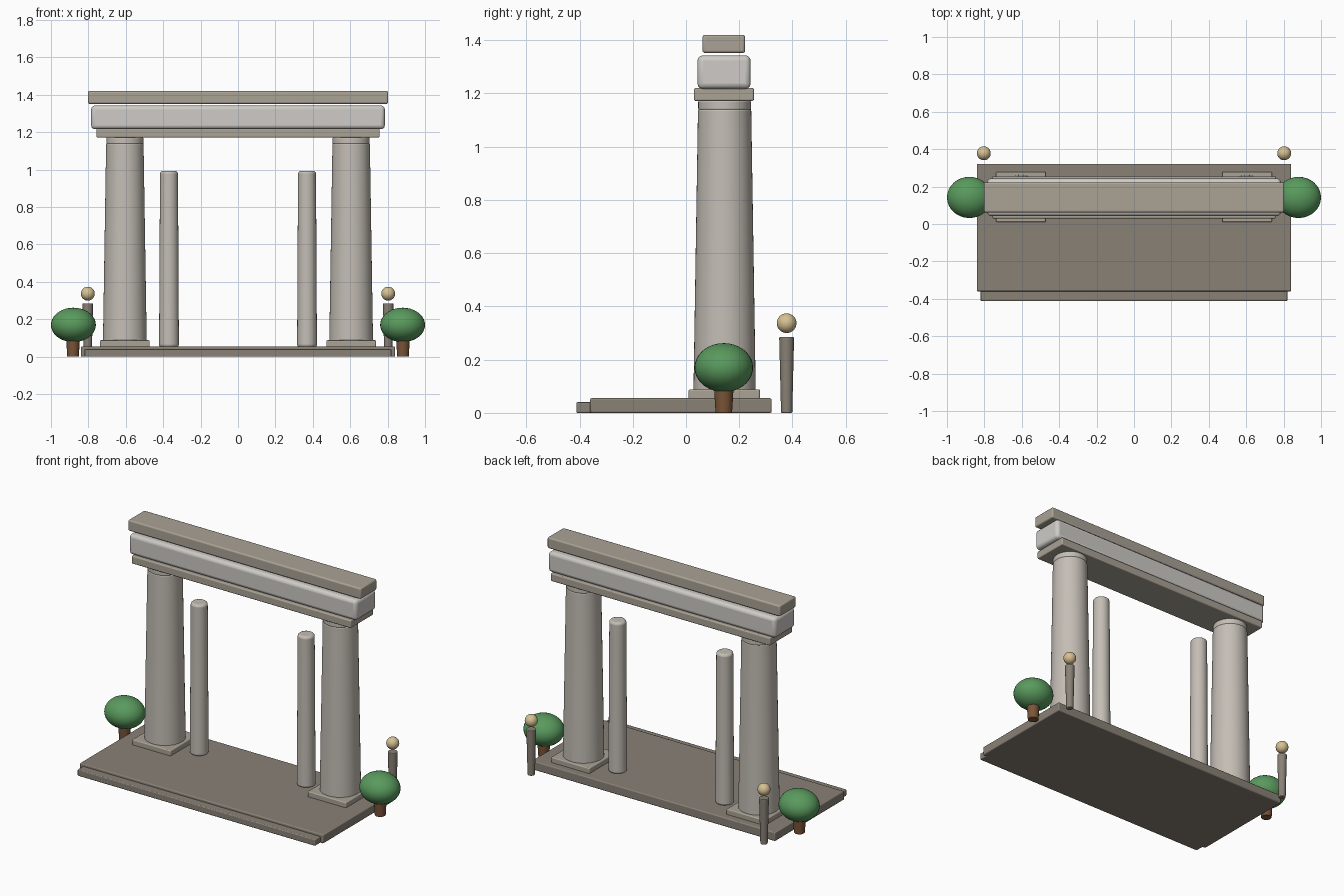
import bpy, math

if "Cube" in bpy.data.objects:
    bpy.data.objects.remove(bpy.data.objects["Cube"])


def material(name, rgb):
    m = bpy.data.materials.new(name)
    m.diffuse_color = (*rgb, 1)
    m.use_nodes = True
    m.node_tree.nodes["Principled BSDF"].inputs["Base Color"].default_value = m.diffuse_color
    return m


PAVING = material("paving", (0.25, 0.22, 0.18))
TRIM = material("trim_stone", (0.40, 0.36, 0.30))
PALE = material("pale_stone", (0.62, 0.60, 0.57))
SHAFT = material("shaft_stone", (0.55, 0.51, 0.46))
LEAF = material("leaves", (0.10, 0.32, 0.11))
BARK = material("bark", (0.20, 0.09, 0.04))
GLOW = material("lamp_glass", (0.68, 0.53, 0.29))


def finish(name, mat, bevel=0, segments=3):
    ob = bpy.context.object
    ob.name = name
    ob.data.materials.append(mat)
    bpy.ops.object.transform_apply(location=False, rotation=False, scale=True)
    bpy.ops.object.shade_smooth_by_angle(angle=math.radians(35))
    if bevel:
        mod = ob.modifiers.new("soft_edges", 'BEVEL')
        mod.width = bevel
        mod.segments = segments
        mod.limit_method = 'ANGLE'
        mod.angle_limit = math.radians(40)
    return ob


def box(name, x, y, z, mat, bevel):
    # x, y, z are (min, max) ranges
    rs = (x, y, z)
    bpy.ops.mesh.primitive_cube_add(size=1, location=[(a + b) / 2 for a, b in rs])
    bpy.context.object.scale = [b - a for a, b in rs]
    return finish(name, mat, bevel)


def column(name, x, y, z0, z1, r0, r1, mat, bevel, sides=40):
    bpy.ops.mesh.primitive_cone_add(vertices=sides, radius1=r0, radius2=r1,
                                    depth=z1 - z0, location=(x, y, (z0 + z1) / 2))
    return finish(name, mat, bevel)


def ball(name, loc, radii, mat):
    bpy.ops.mesh.primitive_uv_sphere_add(segments=32, ring_count=18, radius=1, location=loc)
    bpy.context.object.scale = radii
    return finish(name, mat)


CY = 0.145  # centre line of the gateway

# Paved platform with a lower front step
box("platform", (-0.84, 0.84), (-0.36, 0.322), (0, 0.055), PAVING, 0.006)
box("front_step", (-0.82, 0.82), (-0.412, -0.35), (0, 0.04), PAVING, 0.005)

# Three stacked lintel beams
box("lower_beam", (-0.757, 0.757), (0.03, 0.255), (1.172, 1.22), TRIM, 0.006)
box("main_beam", (-0.785, 0.785), (0.043, 0.243), (1.217, 1.343), PALE, 0.02)
box("cap_beam", (-0.803, 0.803), (0.062, 0.222), (1.352, 1.42), TRIM, 0.009)

for side, s in (("left", -1), ("right", 1)):
    # Main columns
    box(side + "_plinth", sorted((s * 0.472, s * 0.738)), (0.01, 0.278),
        (0.05, 0.088), TRIM, 0.006)
    column(side + "_column", s * 0.605, CY, 0.08, 1.142, 0.117, 0.1, SHAFT, 0.008, 48)
    column(side + "_column_neck", s * 0.605, CY, 1.135, 1.175, 0.099, 0.099, SHAFT, 0.008, 48)
    # Slim inner columns
    column(side + "_inner_column", s * 0.369, CY, 0.05, 0.993, 0.053, 0.048, SHAFT, 0.014)
    # Round shrubs
    column(side + "_shrub_trunk", s * 0.882, 0.142, 0, 0.1, 0.031, 0.037, BARK, 0.003, 24)
    ball(side + "_shrub", (s * 0.88, 0.142, 0.17), (0.12, 0.11, 0.092), LEAF)
    # Lamp posts behind the platform
    column(side + "_lamp_post", s * 0.803, 0.378, 0, 0.285, 0.021, 0.028, PAVING, 0.004, 24)
    ball(side + "_lamp", (s * 0.803, 0.378, 0.337), (0.037,) * 3, GLOW)
